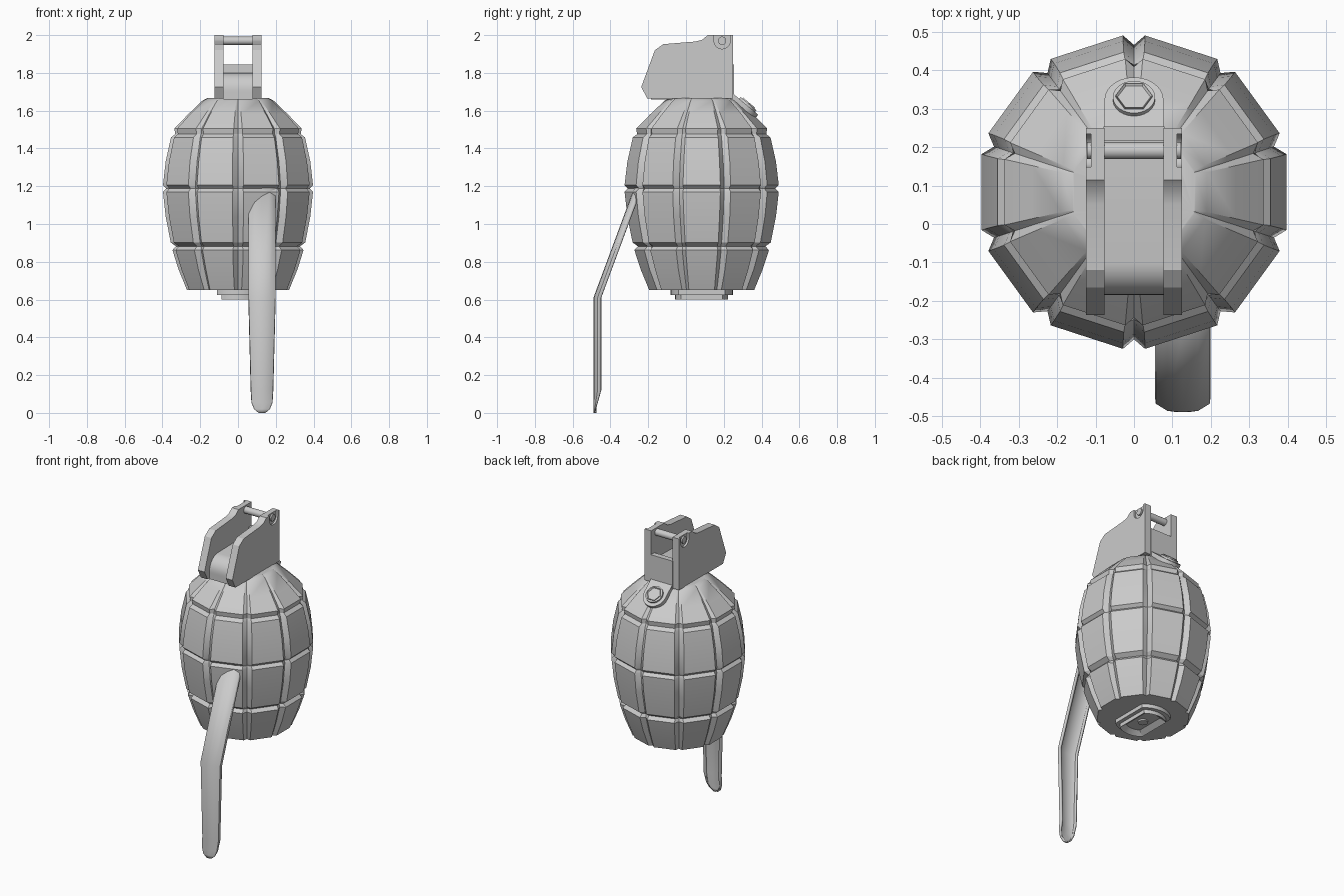
import bpy, bmesh, math
from mathutils import Matrix, Vector

cube = bpy.data.objects.get("Cube")
if cube:
    bpy.data.objects.remove(cube)

grey = bpy.data.materials.new("plain_grey")
grey.use_nodes = True
grey.diffuse_color = (0.6, 0.6, 0.6, 1)
grey.node_tree.nodes["Principled BSDF"].inputs["Base Color"].default_value = (0.6, 0.6, 0.6, 1)

CY = 0.083                      # body axis sits behind the origin
STEP = math.radians(36)         # ten panels around
ALONG_X = Matrix(((0, 0, 1, 0), (1, 0, 0, 0), (0, 1, 0, 0), (0, 0, 0, 1)))


def finish(name, bm, angle=30):
    bmesh.ops.recalc_face_normals(bm, faces=bm.faces[:])
    mesh = bpy.data.meshes.new(name)
    bm.to_mesh(mesh)
    bm.free()
    mesh.materials.append(grey)
    ob = bpy.data.objects.new(name, mesh)
    bpy.context.collection.objects.link(ob)
    bpy.ops.object.select_all(action='DESELECT')
    ob.select_set(True)
    bpy.context.view_layer.objects.active = ob
    bpy.ops.object.shade_smooth_by_angle(angle=math.radians(angle))
    return ob


def prism(name, outline, low, high, matrix, recess=None):
    """Extrude a 2D outline from low to high; recess = (inset, depth) sinks the high cap."""
    bm = bmesh.new()
    rings = [[bm.verts.new((u, v, w)) for u, v in outline] for w in (low, high)]
    n = len(outline)
    for i in range(n):
        j = (i + 1) % n
        bm.faces.new((rings[0][i], rings[0][j], rings[1][j], rings[1][i]))
    bm.faces.new(rings[0][::-1])
    cap = bm.faces.new(rings[1])
    bm.normal_update()
    if recess:
        bmesh.ops.inset_region(bm, faces=[cap], thickness=recess[0], use_even_offset=True)
        bmesh.ops.translate(bm, verts=cap.verts[:], vec=(0, 0, -recess[1]))
    bmesh.ops.transform(bm, matrix=matrix, verts=bm.verts[:])
    return finish(name, bm)


def arc(radius, start, end, count, cx=0, cy=0):
    return [(cx + radius * math.cos(math.radians(start + (end - start) * i / count)),
             cy + radius * math.sin(math.radians(start + (end - start) * i / count)))
            for i in range(count + 1)]


# Body: rings of height, panel distance, groove half-width, groove depth
profile = [(0.65, 0.27, 0.02, 0.024), (0.76, 0.315, 0.026, 0.03), (0.862, 0.347, 0.028, 0.033),
           (0.882, 0.328, 0.025, 0.018), (0.902, 0.356, 0.028, 0.033), (1.04, 0.383, 0.03, 0.034),
           (1.17, 0.397, 0.03, 0.034), (1.188, 0.379, 0.027, 0.018), (1.206, 0.397, 0.03, 0.034),
           (1.33, 0.383, 0.03, 0.034), (1.458, 0.355, 0.028, 0.033), (1.476, 0.332, 0.024, 0.018),
           (1.505, 0.337, 0.024, 0.028), (1.58, 0.265, 0.017, 0.018), (1.652, 0.19, 0.01, 0.01),
           (1.668, 0.16, 0.005, 0.004)]
bm = bmesh.new()
rings = []
for z, a, gap, depth in profile:
    ring = []
    half = a * math.tan(STEP / 2) - gap
    valley = a / math.cos(STEP / 2) - depth
    for k in range(10):
        turn = Matrix.Rotation(k * STEP, 3, 'Z')
        for p in ((a, -half, z), (a, half, z),
                  (valley * math.cos(STEP / 2), valley * math.sin(STEP / 2), z)):
            ring.append(bm.verts.new(turn @ Vector(p) + Vector((0, CY, 0))))
    rings.append(ring)
for lower, upper in zip(rings, rings[1:]):
    for i in range(30):
        j = (i + 1) % 30
        bm.faces.new((lower[i], lower[j], upper[j], upper[i]))
bm.faces.new(rings[0])
bm.faces.new(rings[-1])
finish("grenade_body", bm, 32)

# Base plug with two flats and a sunken centre
down = Matrix.Translation((0, CY, 0.65)) @ Matrix.Rotation(math.pi, 4, 'X')
prism("base_flange", arc(0.165, -42, 42, 8) + arc(0.165, 138, 222, 8), -0.02, 0.025,
      down @ Matrix.Rotation(math.pi / 2, 4, 'Z'))
prism("base_plug", arc(0.14, -38, 38, 8) + arc(0.14, 142, 218, 8), 0, 0.05,
      down @ Matrix.Rotation(math.pi / 2, 4, 'Z'), (0.04, 0.03))
prism("base_screw", arc(0.03, 0, 330, 11), 0, 0.035, down)

# Head bracket: two cheeks with a U-shaped pocket on each outer side
cheek = [(0.25, 1.665), (-0.205, 1.665), (-0.237, 1.725), (-0.165, 1.92), (-0.12, 1.952),
         (0.05, 1.966), (0.085, 1.975), (0.115, 2.0), (0.25, 2.0)]
pocket = [(0.148, 2.02)] + arc(0.043, 180, 360, 10, 0.191, 1.97) + [(0.234, 2.02)]
for side, label in ((1, "left"), (-1, "right")):
    plate = prism(label + "_cheek", cheek, side * 0.077, side * 0.125, ALONG_X)
    cutter = prism(label + "_pocket_cutter", pocket, side * 0.112, side * 0.15, ALONG_X)
    cutter.hide_render = True
    cutter.hide_viewport = True
    cutter.display_type = 'WIRE'
    cut = plate.modifiers.new("pocket", 'BOOLEAN')
    cut.operation = 'DIFFERENCE'
    cut.object = cutter

# Rounded block and rear wall between the cheeks
block = [(0.23, 1.66), (-0.185, 1.66), (-0.185, 1.70)] + arc(0.09, 180, 95, 8, -0.095, 1.71) + [(0.23, 1.805)]
prism("head_block", block, -0.078, 0.078, ALONG_X)
prism("rear_wall", [(0.218, 1.66), (0.254, 1.66), (0.254, 1.845), (0.218, 1.845)],
      -0.08, 0.08, ALONG_X)

# Cross pin
prism("cross_pin", arc(0.022, 0, 345, 23, 0.191, 1.97), -0.122, 0.122, ALONG_X)

# Sloped rear tab with a hex-socket bolt
slope = Matrix.Translation((0, 0.318, 1.622)) @ Matrix.Rotation(math.radians(-40), 4, 'X')
prism("rear_tab", [(-0.077, -0.11)] + [(0.077, -0.11)] + arc(0.077, 0, 180, 14), -0.03, 0.008, slope)
prism("bolt_washer", arc(0.055, 0, 345, 23), 0, 0.02, slope)
prism("socket_bolt", arc(0.048, 0, 300, 5), 0.005, 0.026, slope, (0.015, 0.02))

# Safety lever: bent channel with stations of y, z, half-width, flange depth
stations = [(-0.489, 0.0, 0.018, 0.006), (-0.49, 0.02, 0.042, 0.012), (-0.49, 0.055, 0.056, 0.022),
            (-0.49, 0.12, 0.06, 0.04), (-0.49, 0.61, 0.0725, 0.04), (-0.275, 1.19, 0.0725, 0.04)]
section = [(-1, 1), (-0.97, 0.55), (-0.55, 0.08), (0, 0), (0.55, 0.08), (0.97, 0.55), (1, 1)]
bm = bmesh.new()
grid = [[bm.verts.new((0.127 + s * w, y + d * t, z)) for s, t in section]
        for y, z, w, d in stations]
for a, b in zip(grid, grid[1:]):
    for i in range(len(section) - 1):
        bm.faces.new((a[i], a[i + 1], b[i + 1], b[i]))
lever = finish("safety_lever", bm)
# Thicken towards the hollow rear side
facing = sum((p.normal.y for p in lever.data.polygons))
solid = lever.modifiers.new("thickness", 'SOLIDIFY')
solid.thickness = 0.014
solid.offset = -1 if facing < 0 else 1
